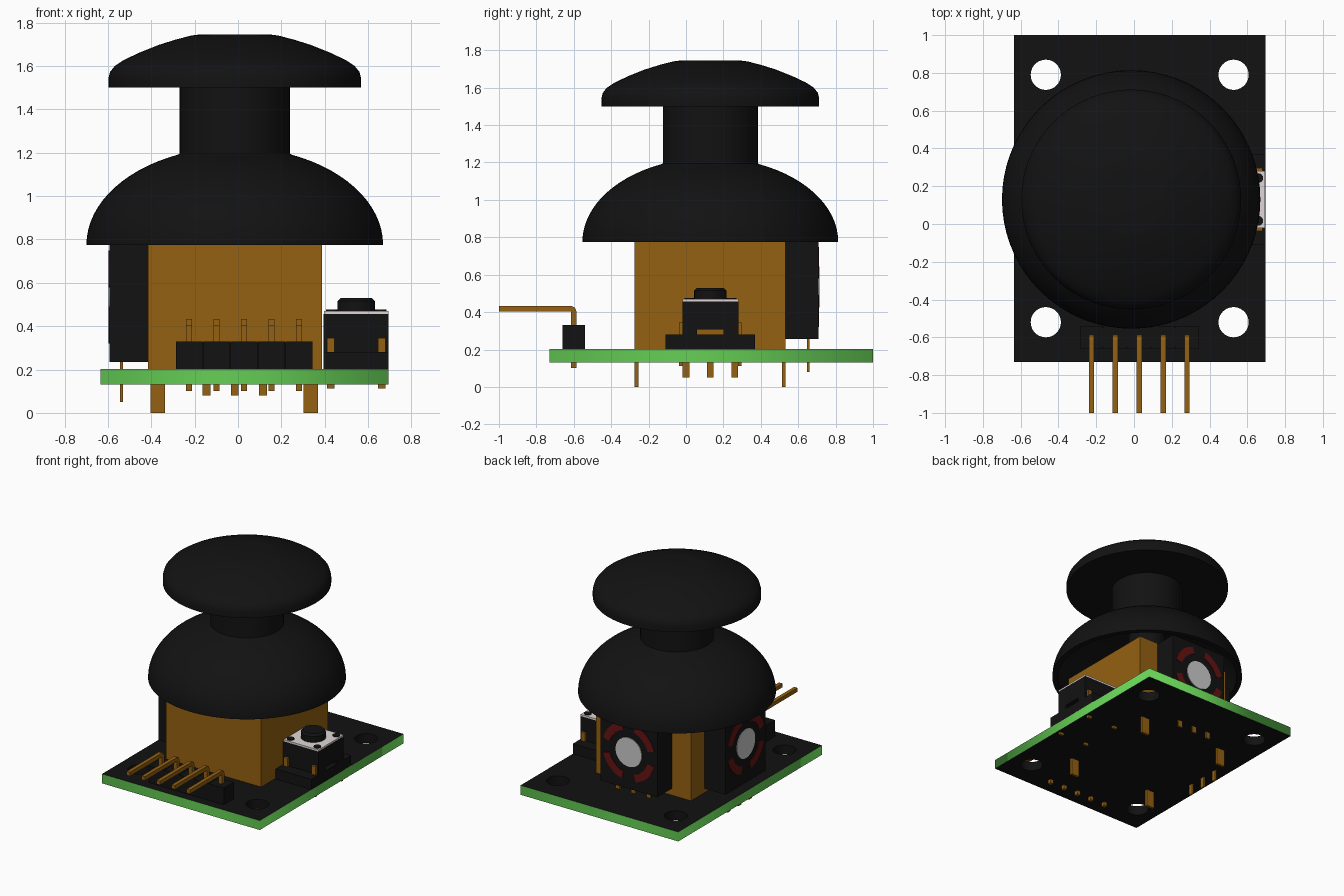
import bpy, bmesh
from math import sin, cos, pi, radians
from mathutils import Matrix, Vector

if "Cube" in bpy.data.objects:
    bpy.data.objects.remove(bpy.data.objects["Cube"])

CX, CY = -0.015, 0.13          # joystick axis


def mat(name, r, g, b):
    m = bpy.data.materials.new(name)
    m.diffuse_color = (r, g, b, 1)
    m.use_nodes = True
    m.node_tree.nodes["Principled BSDF"].inputs["Base Color"].default_value = m.diffuse_color
    return m


BLACK = mat("black", 0.006, 0.006, 0.006)
GOLD = mat("gold", 0.30, 0.12, 0.006)
GREEN = mat("green", 0.13, 0.62, 0.09)
RED = mat("red", 0.13, 0.006, 0.006)
WHITE = mat("white", 0.75, 0.68, 0.68)
GREY = mat("light_grey", 0.6, 0.6, 0.6)


def finish(name, bm, material, smooth=False, matrix=None):
    bmesh.ops.recalc_face_normals(bm, faces=bm.faces)
    me = bpy.data.meshes.new(name)
    bm.to_mesh(me)
    bm.free()
    if matrix:
        me.transform(matrix)
    ob = bpy.data.objects.new(name, me)
    bpy.context.collection.objects.link(ob)
    me.materials.append(material)
    if smooth:
        bpy.ops.object.select_all(action='DESELECT')
        ob.select_set(True)
        bpy.context.view_layer.objects.active = ob
        bpy.ops.object.shade_smooth_by_angle(angle=radians(35))
    return ob


def boxes(name, items, material, matrix=None):
    """Each item is (x0, x1, y0, y1, z0, z1)."""
    bm = bmesh.new()
    for x0, x1, y0, y1, z0, z1 in items:
        m = Matrix.Translation(((x0 + x1) / 2, (y0 + y1) / 2, (z0 + z1) / 2))
        m = m @ Matrix.Diagonal((x1 - x0, y1 - y0, z1 - z0, 1))
        bmesh.ops.create_cube(bm, size=1, matrix=m)
    return finish(name, bm, material, matrix=matrix)


def lathe(name, profile, material, x=CX, y=CY, steps=72):
    """Spin (radius, z) points around a vertical axis."""
    bm = bmesh.new()
    vs = [bm.verts.new((r, 0, z)) for r, z in profile]
    es = [bm.edges.new(p) for p in zip(vs, vs[1:])]
    bmesh.ops.spin(bm, geom=vs + es, cent=(0, 0, 0), axis=(0, 0, 1),
                   angle=2 * pi, steps=steps)
    bmesh.ops.remove_doubles(bm, verts=bm.verts, dist=1e-4)
    return finish(name, bm, material, True, Matrix.Translation((x, y, 0)))


def prisms(name, outlines, vec, material, smooth=False, matrix=None):
    """Extrude closed 3D outlines along vec."""
    bm = bmesh.new()
    for pts in outlines:
        f = bm.faces.new([bm.verts.new(p) for p in pts])
        ext = bmesh.ops.extrude_face_region(bm, geom=[f], use_keep_orig=True)
        bmesh.ops.translate(bm, vec=vec, verts=[
            v for v in ext["geom"] if isinstance(v, bmesh.types.BMVert)])
    return finish(name, bm, material, smooth, matrix)


# circuit board: flat curve with four round holes, green only on outer edge
BX, BY, HX, HY = 0.03, 0.135, 0.665, 0.865
cu = bpy.data.curves.new("board_curve", 'CURVE')
cu.dimensions, cu.fill_mode, cu.extrude = '2D', 'BOTH', 0.036
loops = [[(BX + sx * HX, BY + sy * HY) for sx, sy in
          ((-1, -1), (1, -1), (1, 1), (-1, 1))]]
for sx in (-1, 1):
    for sy in (-1, 1):
        loops.append([(BX + sx * 0.497 + 0.08 * cos(2 * pi * i / 40),
                       BY + sy * 0.655 + 0.08 * sin(2 * pi * i / 40))
                      for i in range(40)])
for pts in loops:
    s = cu.splines.new('POLY')
    s.points.add(len(pts) - 1)
    for p, (x, y) in zip(s.points, pts):
        p.co = (x, y, 0, 1)
    s.use_cyclic_u = True
tmp = bpy.data.objects.new("board_helper", cu)
bpy.context.collection.objects.link(tmp)
me = bpy.data.meshes.new_from_object(
    tmp.evaluated_get(bpy.context.evaluated_depsgraph_get()))
bpy.data.objects.remove(tmp)
bm = bmesh.new()
bm.from_mesh(me)
bmesh.ops.remove_doubles(bm, verts=bm.verts, dist=1e-4)
board = finish("circuit_board", bm, BLACK, matrix=Matrix.Translation((0, 0, 0.167)))
board.data.materials.append(GREEN)
for f in board.data.polygons:
    c = f.center
    edge = abs(c.x - BX) > HX - 0.01 or abs(c.y - BY) > HY - 0.01
    f.material_index = int(edge and abs(f.normal.z) < 0.5)

# housing with four thin legs
boxes("housing", [(-0.415, 0.388, -0.275, 0.532, 0.2, 0.79)], GOLD)
boxes("housing_legs", [(x, x + 0.068, y, y + 0.02, 0, 0.21)
                       for x in (-0.404, 0.302) for y in (-0.275, 0.512)], GOLD)

# dome skirt (hollow), stem, inner shaft and thumb cap
A = [i * pi / 2 / 20 for i in range(21)]
outer = [(0.684 * cos(a), 0.775 + 0.45 * sin(a)) for a in A if cos(a) > 0.37]
inner = [(0.645 * cos(a), 0.775 + 0.405 * sin(a)) for a in A[:-1]] + [(0, 1.18)]
lathe("dome_skirt", inner[::-1] + outer + [(0.254, 1.195)], BLACK)
lathe("stem", [(0.254, 1.18), (0.254, 1.51)], BLACK)
lathe("inner_shaft", [(0, 0.78), (0.13, 0.78), (0.13, 1.19)], BLACK, steps=32)
lathe("thumb_cap", [(0, 1.5), (0.582, 1.5), (0.582, 1.545), (0.575, 1.572),
                    (0.553, 1.6), (0.51, 1.628), (0.44, 1.661), (0.35, 1.697),
                    (0.27, 1.722), (0.2, 1.74), (0.16, 1.745), (0, 1.745)], BLACK)


# potentiometers: modelled facing +y, turned to their side
def arc(r, a0, a1, n):
    return [(r * cos(a0 + (a1 - a0) * i / n), 0.575,
             0.535 + r * sin(a0 + (a1 - a0) * i / n)) for i in range(n + 1)]


def potentiometer(side, angle, bottom, pin_end):
    m = Matrix.Translation((CX, CY, 0)) @ Matrix.Rotation(angle, 4, 'Z')
    boxes(side + "_potentiometer", [(-0.24, 0.24, 0.4, 0.578, bottom, 0.785)],
          BLACK, m)
    rings = []
    for k in range(4):
        a = pi / 4 + k * pi / 2
        rings.append(arc(0.222, a - 0.52, a + 0.52, 10) +
                     arc(0.165, a + 0.52, a - 0.52, 10))
    prisms(side + "_red_ring", rings, Vector((0, 0.007, 0)), RED, True, m)
    prisms(side + "_rotor_disc", [arc(0.11, 0, 2 * pi * 39 / 40, 39)],
           Vector((0, 0.008, 0)), GREY, True, m)
    boxes(side + "_potentiometer_pins",
          [(x - 0.018, x + 0.018, 0.516, 0.53, pin_end, bottom + 0.02)
           for x in (-0.13, 0, 0.13)], GOLD, m)


potentiometer("back", 0, 0.255, 0.08)
potentiometer("left", pi / 2, 0.235, 0.05)

# pin header with five bent pins
xs = [-0.225 + 0.1265 * i for i in range(5)]
boxes("header_block", [(x - 0.062, x + 0.062, -0.66, -0.54, 0.2, 0.33) for x in xs] +
      [(-0.28, 0.34, -0.65, -0.55, 0.2, 0.325)], BLACK)
side = [(-0.586, 0.1), (-0.586, 0.405), (-0.594, 0.424), (-0.612, 0.432),
        (-1.0, 0.432), (-1.0, 0.402), (-0.615, 0.402), (-0.615, 0.1)]
prisms("header_pins", [[(x - 0.014, y, z) for y, z in side] for x in xs],
       Vector((0.028, 0, 0)), GOLD)

# push button: base, notched body, plate, pegs, knob and legs
KX = 0.545
boxes("button_base", [(0.395, 0.695, CY - 0.24, CY + 0.24, 0.2, 0.28)], BLACK)
boxes("button_body", [(0.395, 0.695, CY - 0.15, CY + 0.15, 0.308, 0.457),
                      (0.395, 0.695, CY - 0.15, CY - 0.07, 0.28, 0.31),
                      (0.395, 0.695, CY + 0.07, CY + 0.15, 0.28, 0.31)], BLACK)
boxes("button_plate", [(0.397, 0.693, CY - 0.15, CY + 0.15, 0.457, 0.47)], WHITE)
for i, (sx, sy) in enumerate(((-1, -1), (1, -1), (1, 1), (-1, 1))):
    lathe("button_peg_%d" % (i + 1), [(0.026, 0.46), (0.026, 0.476), (0, 0.476)],
          BLACK, KX + sx * 0.113, CY + sy * 0.113, 16)
lathe("button_knob", [(0.086, 0.46), (0.086, 0.515), (0.072, 0.53), (0, 0.53)],
      BLACK, KX, CY, 32)
boxes("button_legs", [(x - 0.017, x + 0.017, CY + s * 0.158 - 0.009,
                       CY + s * 0.158 + 0.009, 0.112, 0.345)
                      for x in (KX - 0.117, KX + 0.117) for s in (-1, 1)], GOLD)
